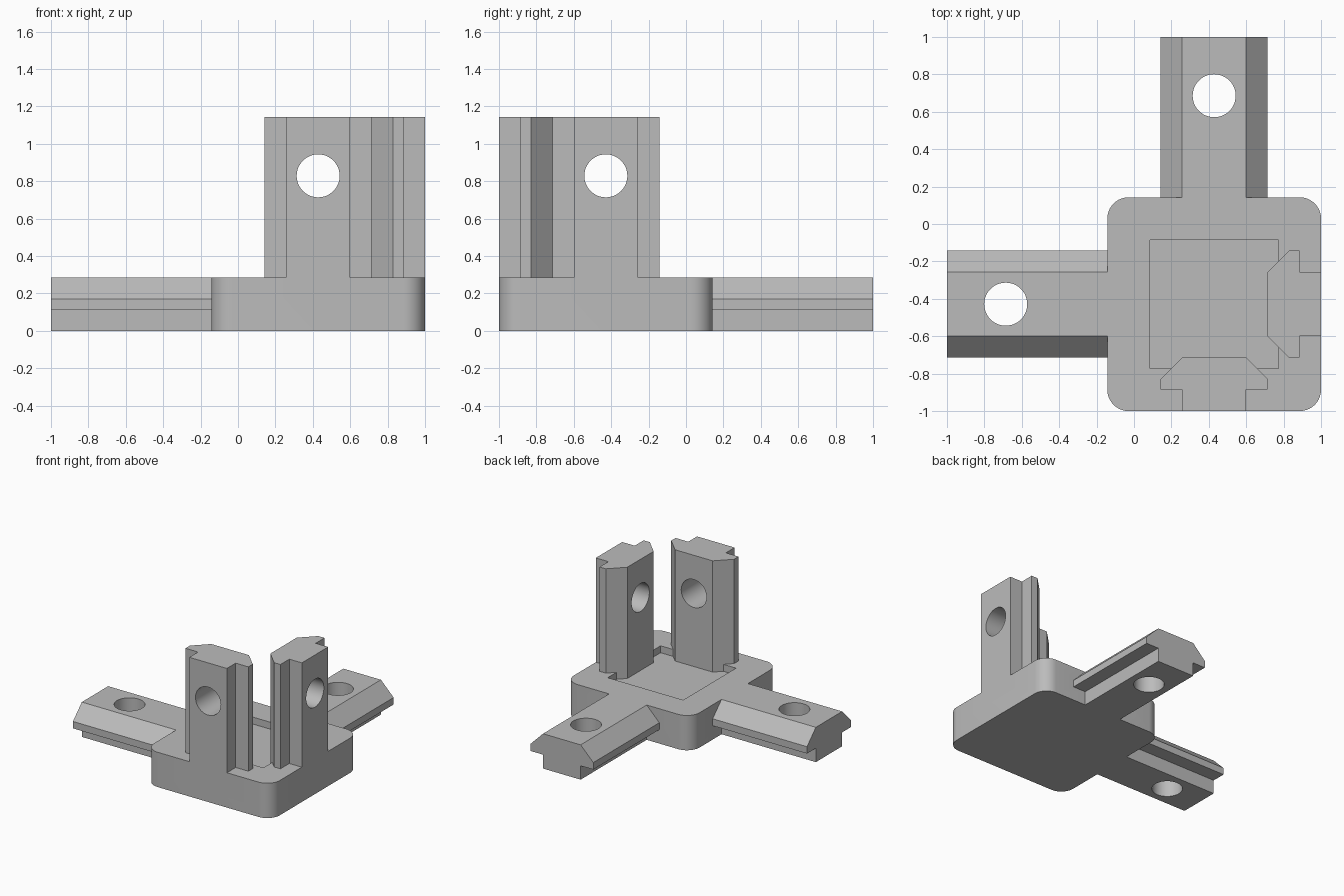
import bpy
import bmesh
from mathutils import Matrix, Vector

if "Cube" in bpy.data.objects:
    bpy.data.objects.remove(bpy.data.objects["Cube"], do_unlink=True)

THICK = 0.286          # plate and tongue thickness
MID = 0.4286           # plate centre offset
HALF = 0.5714          # plate half width
POCKET_DEPTH = 0.057
HOLE_RADIUS = 0.115

grey = bpy.data.materials.new("bracket_grey")
grey.use_nodes = True
grey.diffuse_color = (0.5, 0.5, 0.5, 1)
grey.node_tree.nodes["Principled BSDF"].inputs["Base Color"].default_value = (0.5, 0.5, 0.5, 1)


def to_object(name, bm):
    bmesh.ops.recalc_face_normals(bm, faces=bm.faces)
    mesh = bpy.data.meshes.new(name)
    bm.to_mesh(mesh)
    bm.free()
    mesh.materials.append(grey)
    obj = bpy.data.objects.new(name, mesh)
    bpy.context.collection.objects.link(obj)
    return obj


def box(name, size, centre):
    bm = bmesh.new()
    bmesh.ops.create_cube(bm, size=1)
    bmesh.ops.scale(bm, vec=size, verts=bm.verts)
    bmesh.ops.translate(bm, vec=centre, verts=bm.verts)
    return to_object(name, bm)


def combine(target, other, operation):
    """Apply a boolean and remove the operand."""
    mod = target.modifiers.new(operation.title(), 'BOOLEAN')
    mod.operation = operation
    mod.solver = 'EXACT'
    mod.object = other
    bpy.context.view_layer.objects.active = target
    bpy.ops.object.modifier_apply(modifier=mod.name)
    bpy.data.objects.remove(other, do_unlink=True)


def tongue(name, start, depth_axis, along, length, hole_at):
    """Slot-shaped bar with a screw hole; depth runs in from its outer face."""
    d, l = Vector(depth_axis), Vector(along)
    w = d.cross(l)
    frame = Matrix.Translation(start) @ Matrix((w, d, l)).transposed().to_4x4()

    side = [(0.171, 0), (0.171, 0.114), (0.286, 0.114), (0.286, 0.171), (0.171, THICK)]
    outline = side + [(-x, y) for x, y in reversed(side)]
    bm = bmesh.new()
    face = bm.faces.new([bm.verts.new((x, y, 0)) for x, y in outline])
    ext = bmesh.ops.extrude_face_region(bm, geom=[face])
    top = [v for v in ext["geom"] if isinstance(v, bmesh.types.BMVert)]
    bmesh.ops.translate(bm, vec=(0, 0, length), verts=top)
    bmesh.ops.transform(bm, matrix=frame, verts=bm.verts)
    bar = to_object(name, bm)

    bm = bmesh.new()
    bmesh.ops.create_cone(bm, cap_ends=True, segments=48, radius1=HOLE_RADIUS,
                          radius2=HOLE_RADIUS, depth=0.5)
    drill = frame @ Matrix.Translation((0, THICK / 2, hole_at)) @ Matrix.Rotation(1.5707963, 4, 'X')
    bmesh.ops.transform(bm, matrix=drill, verts=bm.verts)
    combine(bar, to_object("hole_cutter", bm), 'DIFFERENCE')
    return bar


# Corner plate with rounded vertical edges
bracket = box("corner_bracket", (2 * HALF, 2 * HALF, THICK), (MID, -MID, THICK / 2))
bm = bmesh.new()
bm.from_mesh(bracket.data)
uprights = [e for e in bm.edges if abs(e.verts[0].co.z - e.verts[1].co.z) > 0.1]
bmesh.ops.bevel(bm, geom=uprights, offset=0.114, segments=10, profile=0.5, affect='EDGES')
bm.to_mesh(bracket.data)
bm.free()

# Shallow square pocket in the top
pocket = box("pocket_cutter", (0.686, 0.686, 2 * POCKET_DEPTH), (MID, -MID, THICK))
combine(bracket, pocket, 'DIFFERENCE')

# Two flat arms and two upright posts, sunk into the plate and merged
SINK = 0.1
ARM = HALF * 1.5
for name, start, depth_axis, along in (
        ("right_arm", (MID - HALF + SINK, -MID, 0), (0, 0, 1), (-1, 0, 0)),
        ("back_arm", (MID, HALF - MID - SINK, 0), (0, 0, 1), (0, 1, 0)),
        ("front_post", (MID, -1, THICK - SINK), (0, 1, 0), (0, 0, 1)),
        ("left_post", (1, -MID, THICK - SINK), (-1, 0, 0), (0, 0, 1))):
    combine(bracket, tongue(name, start, depth_axis, along, ARM + SINK, 0.543 + SINK), 'UNION')

# Smooth round surfaces, crisp edges
bpy.ops.object.select_all(action='DESELECT')
bracket.select_set(True)
bpy.context.view_layer.objects.active = bracket
bpy.ops.object.shade_smooth_by_angle(angle=0.5)
